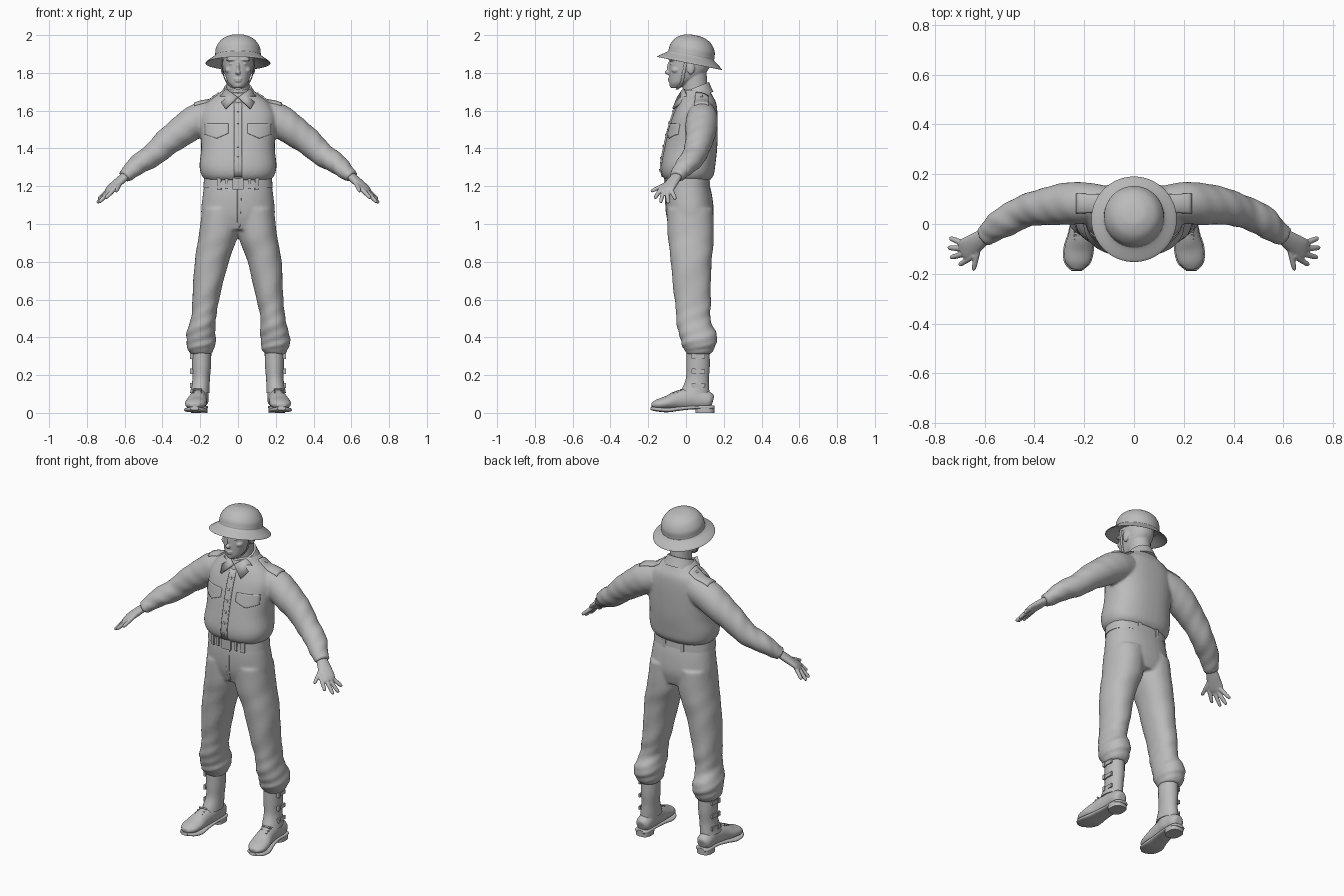
import bpy, bmesh, math
from mathutils import Vector, Matrix

default_cube = bpy.data.objects.get("Cube")
if default_cube:
    bpy.data.objects.remove(default_cube, do_unlink=True)

grey = bpy.data.materials.new("plain_grey")
grey.use_nodes = True
GREY = (0.5, 0.5, 0.5, 1.0)
grey.diffuse_color = GREY
grey.node_tree.nodes["Principled BSDF"].inputs["Base Color"].default_value = GREY


def spline(rings, steps):
    """Catmull-Rom interpolation through ring tuples."""
    dense = []
    last = len(rings) - 1
    for i in range(last):
        a, b, c, d = (rings[max(0, min(last, i + k))] for k in (-1, 0, 1, 2))
        for s in range(steps):
            t = s / steps
            dense.append([0.5 * (2 * q + (r - p) * t + (2 * p - 5 * q + 4 * r - w) * t * t
                                 + (3 * q - p - 3 * r + w) * t ** 3)
                          for p, q, r, w in zip(a, b, c, d)])
    dense.append(list(rings[-1]))
    return dense


def loft(bm, rings, side=1, upright=True, power=2.0, steps=6, count=40, slope=0.0, folds=0.0):
    """Skin rings (x, y, z, width radius, depth radius); level rings or rings across the path."""
    dense = spline(rings, steps)
    centres = [Vector((r[0] * side, r[1], r[2])) for r in dense]
    loops = []
    for i, (centre, ring) in enumerate(zip(centres, dense)):
        u, v = Vector((1, 0, 0)), Vector((0, 1, 0))
        if not upright:
            along = (centres[min(i + 1, len(dense) - 1)] - centres[max(i - 1, 0)]).normalized()
            u = along.cross(Vector((0, 0, 1))).normalized()
            v = u.cross(along)
        loop = []
        for k in range(count):
            angle = math.tau * k / count
            c, s = math.cos(angle), math.sin(angle)
            grow = 1 + folds * i / len(dense) * math.sin(2 * angle + i * 0.9) * math.sin(angle + i * 0.35)
            p = (u * math.copysign(abs(c) ** (2 / power), c) * ring[3]
                 + v * math.copysign(abs(s) ** (2 / power), s) * ring[4]) * grow
            p.z += slope * p.y
            loop.append(bm.verts.new(centre + p))
        loops.append(loop)
    for low, high in zip(loops, loops[1:]):
        for k in range(count):
            n = (k + 1) % count
            bm.faces.new((low[k], low[n], high[n], high[k]))
    bm.faces.new(loops[0][::-1])
    bm.faces.new(loops[-1])


def ball(bm, centre, size):
    place = Matrix.Translation(centre) @ Matrix.Diagonal((*size, 1))
    bmesh.ops.create_uvsphere(bm, u_segments=20, v_segments=12, radius=1, matrix=place)


def box(bm, centre, size, turn=0.0, tilt=0.0):
    place = (Matrix.Translation(centre) @ Matrix.Rotation(turn, 4, 'Z')
             @ Matrix.Rotation(tilt, 4, 'X') @ Matrix.Diagonal((*size, 1)))
    bmesh.ops.create_cube(bm, size=1, matrix=place)


def part(name, bm, mirror=False, voxel=0.0):
    bmesh.ops.recalc_face_normals(bm, faces=bm.faces[:])
    mesh = bpy.data.meshes.new(name)
    bm.to_mesh(mesh)
    bm.free()
    mesh.materials.append(grey)
    obj = bpy.data.objects.new(name, mesh)
    bpy.context.collection.objects.link(obj)
    bpy.ops.object.select_all(action='DESELECT')
    obj.select_set(True)
    bpy.context.view_layer.objects.active = obj
    bpy.ops.object.shade_smooth_by_angle(angle=math.radians(40))
    if mirror:
        obj.modifiers.new("mirror", 'MIRROR')
    if voxel:
        blend = obj.modifiers.new("blend", 'REMESH')
        blend.mode = 'VOXEL'
        blend.voxel_size = voxel
        blend.use_smooth_shade = True
        relax = obj.modifiers.new("relax", 'SMOOTH')
        relax.iterations = 4
    return obj


def plate(name, target, corners, mirror=False, sag=0.0, from_top=False, thick=0.008):
    """Thin cloth panel pressed onto the target; corners run around the panel."""
    bm = bmesh.new()
    bmesh.ops.create_grid(bm, x_segments=10, y_segments=10, size=0.5)
    a, b, c, d = (Vector(p) for p in corners)
    for vert in bm.verts:
        s, t = vert.co.x + 0.5, vert.co.y + 0.5
        p = a.lerp(b, s).lerp(d.lerp(c, s), t)
        p.y -= sag * t * (1 - abs(2 * s - 1))
        vert.co = (p.x, p.y, 1.85) if from_top else (p.x, -0.3, p.y)
    obj = part(name, bm, mirror)
    wrap = obj.modifiers.new("press", 'SHRINKWRAP')
    wrap.target = target
    wrap.wrap_method = 'PROJECT'
    wrap.use_project_y = not from_top
    wrap.use_project_z = from_top
    wrap.use_positive_direction = wrap.use_negative_direction = True
    solid = obj.modifiers.new("cloth", 'SOLIDIFY')
    solid.thickness = thick
    solid.offset = 0
    return obj


# Shirt: torso blended with both sleeves
bm = bmesh.new()
loft(bm, [(0, .01, 1.232, .172, .118), (0, .01, 1.26, .194, .137), (0, .012, 1.31, .204, .143),
          (0, .025, 1.4, .195, .14), (0, .038, 1.5, .2, .13), (0, .05, 1.58, .198, .117),
          (0, .06, 1.64, .165, .1), (0, .06, 1.68, .115, .08), (0, .055, 1.71, .08, .07)], power=2.4)
for side in (1, -1):
    loft(bm, [(.12, .085, 1.58, .07, .08), (.2, .085, 1.555, .083, .088), (.28, .08, 1.505, .084, .083),
              (.36, .07, 1.445, .074, .074), (.44, .05, 1.375, .065, .064), (.52, .01, 1.32, .062, .054),
              (.58, -.035, 1.27, .047, .04), (.605, -.05, 1.25, .041, .033)],
         side, upright=False, folds=0.09)
shirt = part("shirt", bm, voxel=0.009)

# Trousers: hips blended with both bloused legs
bm = bmesh.new()
loft(bm, [(0, .01, 1.235, .174, .108), (0, .015, 1.15, .187, .123), (0, .022, 1.05, .195, .125),
          (0, .025, .97, .17, .105)], power=2.3)
for side in (1, -1):
    loft(bm, [(.09, .022, 1.08, .1, .122), (.104, .025, .94, .103, .122), (.14, .028, .8, .09, .108),
              (.17, .035, .6, .071, .096), (.184, .04, .5, .066, .09), (.195, .06, .42, .077, .1),
              (.197, .07, .36, .076, .09), (.196, .068, .325, .063, .072), (.196, .066, .31, .05, .058)],
         side, power=2.2, folds=0.1)
trousers = part("trousers", bm, voxel=0.009)
plate("fly_panel", trousers, [(-.004, 1.2), (.02, 1.2), (.012, .99), (-.004, .96)], thick=0.005)

# Head, neck and face
bm = bmesh.new()
loft(bm, [(0, -.055, 1.72, .026, .024), (0, -.035, 1.745, .05, .052), (0, -.003, 1.78, .066, .087),
          (0, .015, 1.82, .076, .105), (0, .022, 1.86, .08, .11), (0, .025, 1.9, .08, .11),
          (0, .03, 1.95, .06, .08)], power=2.2)
loft(bm, [(0, .05, 1.62, .07, .07), (0, .05, 1.7, .061, .066), (0, .045, 1.8, .06, .064)])
ball(bm, (0, -.097, 1.803), (.014, .015, .012))
ball(bm, (0, -.087, 1.828), (.009, .014, .032))
ball(bm, (0, -.085, 1.768), (.024, .011, .006))
ball(bm, (0, -.083, 1.757), (.02, .012, .007))
ball(bm, (0, -.07, 1.735), (.024, .018, .016))
for side in (1, -1):
    ball(bm, (.034 * side, -.074, 1.87), (.03, .019, .009))
    ball(bm, (.032 * side, -.074, 1.848), (.015, .011, .007))
    ball(bm, (.045 * side, -.052, 1.815), (.024, .025, .018))
    ball(bm, (.081 * side, .025, 1.825), (.01, .021, .034))
part("head", bm, voxel=0.004)

# Hands with spread fingers
bm = bmesh.new()
loft(bm, [(.585, -.04, 1.265, .028, .022), (.63, -.07, 1.225, .038, .021), (.672, -.1, 1.187, .045, .017),
          (.692, -.11, 1.17, .034, .011)], upright=False)
fingers = [((.64, -.125, 1.2), (.702, -.165, 1.135)), ((.665, -.115, 1.19), (.737, -.135, 1.112)),
           ((.68, -.1, 1.182), (.746, -.095, 1.11)), ((.68, -.08, 1.185), (.74, -.056, 1.13)),
           ((.62, -.075, 1.225), (.645, -.187, 1.172))]
for knuckle, tip in fingers:
    root, end = Vector(knuckle), Vector(tip)
    rings = [(*root.lerp(end, t), r, r) for t, r in ((0, .012), (.5, .0115), (.9, .0095), (1, .004))]
    loft(bm, rings, upright=False, count=16)
part("hands", bm, mirror=True, voxel=0.004)

# Helmet: shallow bowl with a wide tilted brim
bm = bmesh.new()
bowl = [(.108, .03), (.164, -.004), (.167, .001), (.125, .032), (.121, .045), (.116, .08),
        (.092, .117), (.055, .139), (.025, .145), (.004, .146)]
loft(bm, [(0, 0, z, r, r * 1.02) for r, z in bowl], count=64)
helmet = part("helmet", bm)
helmet.location = (0, .02, 1.856)
helmet.rotation_euler.x = -0.2

# Chin strap
bm = bmesh.new()
loft(bm, [(.086, .0, 1.87, .003, .008), (.079, -.012, 1.8, .003, .008), (.06, -.022, 1.75, .004, .008),
          (.03, -.04, 1.722, .006, .008), (0, -.05, 1.712, .006, .008)], count=12)
part("chin_strap", bm, mirror=True)

# Collar band and pointed collar leaves
bm = bmesh.new()
loft(bm, [(0, .045, 1.66, .102, .1), (0, .045, 1.69, .09, .088), (0, .047, 1.722, .073, .075)], slope=0.4)
part("collar", bm)
bm = bmesh.new()
leaf = [(.002, -.042, 1.672), (.062, -.012, 1.715), (.1, .01, 1.665), (.066, -.068, 1.61)]
bm.faces.new([bm.verts.new(p) for p in leaf])
collar_leaf = part("collar_leaves", bm, mirror=True)
leaf_cloth = collar_leaf.modifiers.new("cloth", 'SOLIDIFY')
leaf_cloth.thickness = 0.012
leaf_cloth.offset = 0

# Shirt front, pocket flaps, shoulder straps and buttons
plate("button_placket", shirt, [(-.02, 1.65), (.02, 1.65), (.02, 1.25), (-.02, 1.25)], thick=0.016)
plate("pocket_flaps", shirt, [(.05, 1.53), (.175, 1.53), (.175, 1.475), (.05, 1.48)], mirror=True, sag=0.025)
plate("shoulder_straps", shirt, [(.1, .05), (.23, .045), (.23, .12), (.1, .115)],
      mirror=True, from_top=True, thick=0.014)
plate("strap_buttons", shirt, [(.12, .075), (.132, .075), (.132, .087), (.12, .087)],
      mirror=True, from_top=True, thick=0.02)
for i in range(6):
    z = 1.28 + i * 0.062
    plate("shirt_button", shirt, [(-.006, z), (.006, z), (.006, z + .012), (-.006, z + .012)], thick=0.024)

# Belt with buckle and loops
bm = bmesh.new()
loft(bm, [(0, .01, 1.19, .184, .118), (0, .01, 1.24, .18, .115)], power=2.4, steps=1, count=64)
part("belt", bm)
bm = bmesh.new()
box(bm, (0, -.11, 1.213), (.06, .012, .062))
for side in (1, -1):
    box(bm, (.1 * side, -.096, 1.213), (.022, .012, .064), turn=side * 0.3)
    box(bm, (.06 * side, -.106, 1.213), (.014, .01, .055), turn=side * 0.15)
    box(bm, (.06 * side, .122, 1.215), (.022, .01, .064), turn=-side * 0.1)
part("belt_fittings", bm)

# Gaiters with side straps
bm = bmesh.new()
loft(bm, [(.193, .064, .345, .052, .06), (.193, .064, .25, .05, .062), (.195, .06, .18, .046, .061),
          (.2, .05, .125, .05, .073), (.202, .046, .105, .052, .077)])
part("gaiters", bm, mirror=True)
bm = bmesh.new()
for z in (.3, .22, .145):
    box(bm, (.244, .065, z), (.009, .07, .022))
    box(bm, (.247, .04, z), (.012, .018, .028))
part("gaiter_straps", bm, mirror=True)

# Boots: upper, sole, heel and laces
bm = bmesh.new()
loft(bm, [(.205, .142, .06, .022, .028), (.205, .12, .065, .043, .046), (.205, .04, .075, .046, .058),
          (.213, -.04, .067, .049, .052), (.222, -.1, .054, .057, .036), (.228, -.15, .045, .051, .027),
          (.23, -.182, .04, .024, .013)], upright=False)
loft(bm, [(.202, .05, .05, .045, .072), (.2, .055, .13, .046, .064)])
part("boots", bm, mirror=True, voxel=0.006)
bm = bmesh.new()
loft(bm, [(.205, .152, .03, .022, .009), (.205, .13, .03, .044, .01), (.206, .04, .029, .044, .01),
          (.214, -.04, .022, .051, .011), (.222, -.1, .015, .061, .012), (.229, -.155, .019, .053, .011),
          (.23, -.187, .024, .022, .009)], upright=False, power=3)
loft(bm, [(.205, .1, 0, .044, .05), (.205, .1, .03, .045, .05)], power=2.6, steps=1)
part("boot_soles", bm, mirror=True)
bm = bmesh.new()
for y, z in ((-.028, .122), (-.046, .113), (-.064, .104)):
    box(bm, (.216, y, z), (.05, .008, .01), tilt=0.45)
part("boot_laces", bm, mirror=True)
